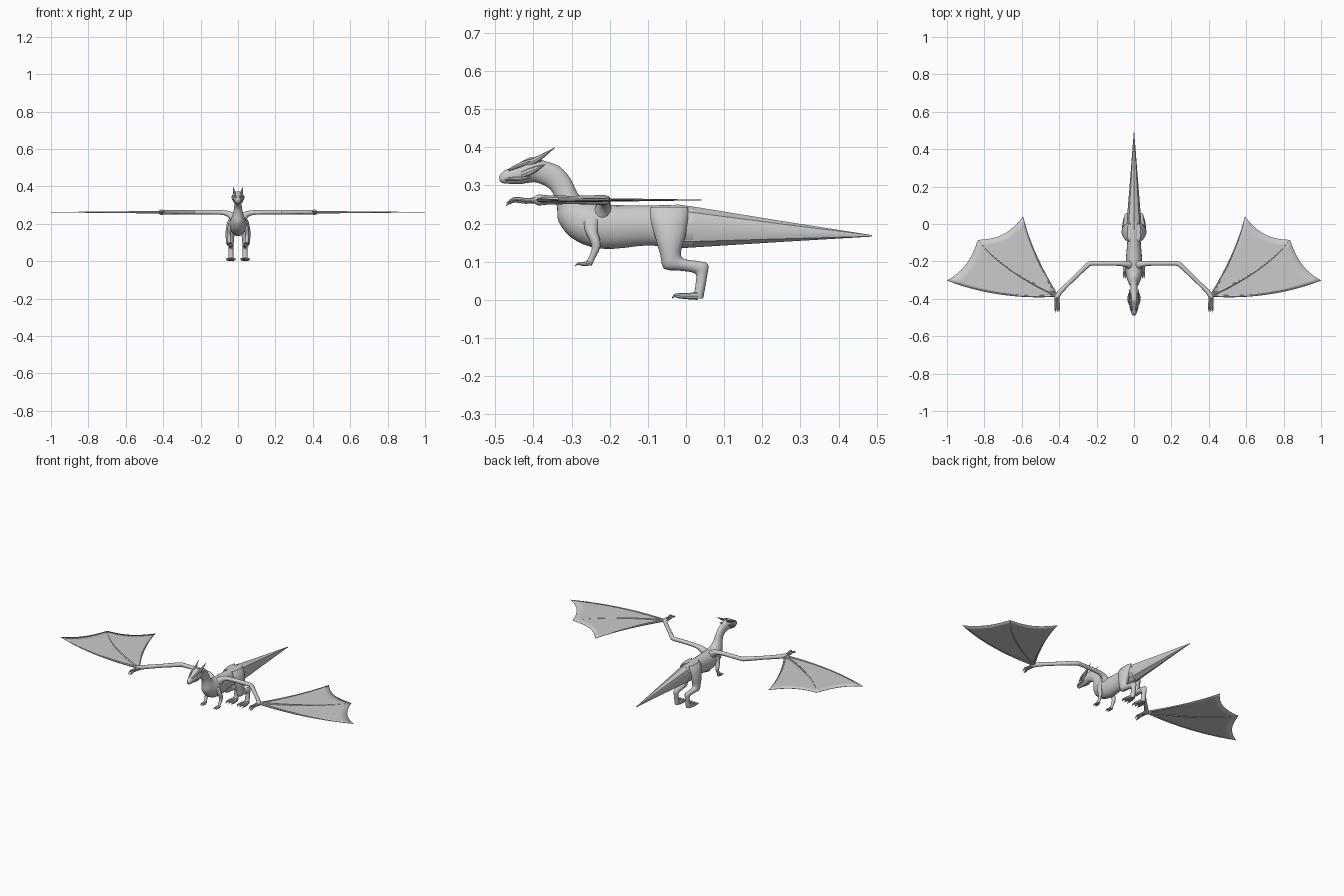
import bpy, bmesh, math
from mathutils import Vector as V


def finish(name, bm, mirror, angle=40):
    bmesh.ops.recalc_face_normals(bm, faces=bm.faces)
    me = bpy.data.meshes.new(name)
    bm.to_mesh(me)
    bm.free()
    ob = bpy.data.objects.new(name, me)
    bpy.context.collection.objects.link(ob)
    bpy.ops.object.select_all(action='DESELECT')
    ob.select_set(True)
    bpy.context.view_layer.objects.active = ob
    bpy.ops.object.shade_smooth_by_angle(angle=math.radians(angle))
    if mirror:
        ob.modifiers.new("Mirror", 'MIRROR').use_mirror_merge = False
    return ob


def spline(rows, steps):
    """Catmull-Rom through rows of numbers."""
    out = []
    for i in range(len(rows) - 1):
        a, b, c, d = (rows[max(0, min(len(rows) - 1, i + k))] for k in (-1, 0, 1, 2))
        for s in range(steps):
            t = s / steps
            out.append([0.5 * (2 * q + (r - p) * t + (2 * p - 5 * q + 4 * r - u) * t * t
                               + (3 * q - p - 3 * r + u) * t ** 3)
                        for p, q, r, u in zip(a, b, c, d)])
    return out + [list(rows[-1])]


def skin(bm, rings, n):
    loops = []
    for c, u, v in rings:
        loops.append([bm.verts.new(c + u * math.cos(2 * math.pi * k / n) + v * math.sin(2 * math.pi * k / n))
                      for k in range(n)])
    for a, b in zip(loops, loops[1:]):
        for k in range(n):
            bm.faces.new((a[k], a[(k + 1) % n], b[(k + 1) % n], b[k]))
    bm.faces.new(loops[0])
    bm.faces.new(loops[-1])


def loft(name, rows, mirror=False, steps=3, n=16):
    """Rows of side-view edge pairs: y1, z1, y2, z2, centre x, half width."""
    bm = bmesh.new()
    rings = []
    for y1, z1, y2, z2, x, w in spline(rows, steps):
        a, b = V((x, y1, z1)), V((x, y2, z2))
        rings.append(((a + b) / 2, (a - b) / 2, V((w, 0, 0))))
    skin(bm, rings, n)
    return finish(name, bm, mirror)


def tubes(name, paths, n=8, steps=3):
    """Mirrored tapered tubes along rows of x, y, z, radius."""
    bm = bmesh.new()
    for path in paths:
        pts = spline(path, steps)
        rings = []
        side = None
        for i, p in enumerate(pts):
            t = (V(pts[min(i + 1, len(pts) - 1)][:3]) - V(pts[max(i - 1, 0)][:3])).normalized()
            if side is None:
                side = t.orthogonal()
            side = (side - t * side.dot(t)).normalized()
            r = max(p[3], 0.0004)
            rings.append((V(p[:3]), side * r, t.cross(side) * r))
        skin(bm, rings, n)
    return finish(name, bm, True)


# head, neck and torso in one skin
loft("body", [
    (-.490, .324, -.489, .313, 0, .006), (-.478, .338, -.480, .306, 0, .013),
    (-.450, .351, -.450, .304, 0, .018), (-.420, .369, -.432, .304, 0, .024),
    (-.400, .374, -.413, .307, 0, .027), (-.370, .364, -.393, .308, 0, .021),
    (-.332, .350, -.362, .295, 0, .019), (-.303, .318, -.345, .272, 0, .020),
    (-.283, .278, -.338, .240, 0, .026), (-.258, .258, -.334, .205, 0, .034),
    (-.230, .251, -.303, .165, 0, .043), (-.200, .249, -.250, .139, 0, .045),
    (-.150, .248, -.190, .134, 0, .042), (-.090, .248, -.100, .143, 0, .036),
    (-.030, .248, -.030, .136, 0, .038), (.02, .243, .02, .138, 0, .037)], n=20)
# straight, ridged tail
loft("tail", [(-.03, .249, -.03, .135, 0, .039), (.01, .246, .01, .137, 0, .039),
              (.25, .207, .25, .152, 0, .020), (.488, .170, .488, .166, 0, .0015)], n=8)

# head details
tubes("horns", [[(.016, -.415, .357, .009), (.021, -.385, .372, .007), (.027, -.343, .400, .0005)]])
tubes("cheek_spikes", [[(.018, -.43, .328, .009), (.026, -.405, .338, .009), (.031, -.368, .356, .0005)]])
tubes("brow_ridges", [[(.010, -.465, .340, .003), (.018, -.435, .354, .006), (.019, -.405, .364, .006),
                       (.014, -.38, .364, .002)]])
tubes("jaw_line", [[(.004, -.487, .316, .002), (.014, -.465, .317, .004), (.021, -.43, .318, .005),
                    (.022, -.405, .322, .002)]])

# hind legs
loft("hind_legs", [
    (-.092, .243, .005, .243, .024, .012), (-.093, .215, .005, .212, .034, .022),
    (-.081, .165, -.002, .165, .041, .025), (-.068, .120, -.013, .128, .043, .023),
    (-.058, .082, -.010, .111, .043, .020), (-.020, .077, .005, .105, .041, .017),
    (.012, .073, .035, .101, .039, .015), (.026, .066, .058, .093, .038, .014),
    (.026, .048, .055, .060, .038, .013), (.022, .022, .048, .020, .038, .014),
    (.014, .004, .045, .003, .038, .014)], mirror=True, n=14)
tubes("hind_toes", [[(.038 + s * .008, .03, .010, .010), (.038 + s * .016, .0, .010, .008),
                     (.038 + s * .019, -.018, .011, .007), (.038 + s * .020, -.030, .011, .004),
                     (.038 + s * .020, -.037, .003, .0005)] for s in (-1, 0, 1)])

# small front arms
loft("front_arms", [
    (-.272, .215, -.225, .215, .034, .012), (-.264, .180, -.232, .182, .043, .013),
    (-.252, .155, -.226, .160, .048, .012), (-.247, .135, -.225, .137, .049, .010),
    (-.255, .112, -.238, .110, .048, .008), (-.264, .097, -.247, .090, .047, .008)], mirror=True, n=12)
tubes("front_claws", [[(.047 + s * .003, -.25, .097, .007), (.046 + s * .008, -.270, .094, .005),
                       (.045 + s * .009, -.283, .095, .003), (.045 + s * .009, -.292, .088, .0004)]
                      for s in (-1, 0, 1)])

# wing arms
WZ = .262
tubes("wing_arms", [[(.015, -.222, .220, .026), (.040, -.215, .247, .018), (.075, -.211, .259, .013),
                     (.14, -.211, WZ, .012), (.225, -.211, WZ, .012), (.250, -.222, WZ, .013),
                     (.32, -.289, WZ, .011), (.39, -.358, WZ, .012), (.412, -.388, WZ, .014),
                     (.414, -.400, WZ, .006)]], n=12)
tubes("wing_claws", [[(.412 + s * .006, -.385, WZ, .008), (.411 + s * .009, -.42, WZ - z, .005),
                      (.411 + s * .010, -.45, .265 - z, .005), (.411 + s * .010, -.472, .252 - z, .0005)]
                     for s, z in ((-1, 0), (1, 0), (0, .005))])

# wing finger bones: middle point and tip
wrist = V((.412, -.383, WZ))
fingers = [(V((.717, -.373, WZ)), V((1.0, -.302, WZ))),
           (V((.670, -.238, WZ)), V((.834, -.085, WZ))),
           (V((.525, -.165, WZ)), V((.594, .040, WZ)))]


def along(finger, t):
    mid, tip = finger
    ctrl = mid * 2 - (wrist + tip) / 2
    return wrist * (1 - t) ** 2 + ctrl * 2 * t * (1 - t) + tip * t * t


tubes("wing_fingers", [[(*along(f, i / 6), .007 - .001 * i) for i in range(7)] for f in fingers], n=6, steps=2)

# webbing with scalloped trailing edge
bm = bmesh.new()
for fa, fb, pull in ((fingers[0], fingers[1], .06), (fingers[1], fingers[2], .09)):
    grid = []
    for i in range(11):
        row = []
        for j in range(13):
            s = j / 12
            t = (.02 + .98 * i / 10) * (1 - pull * 4 * s * (1 - s))
            row.append(bm.verts.new(along(fa, t).lerp(along(fb, t), s)))
        grid.append(row)
    for i in range(10):
        for j in range(12):
            bm.faces.new((grid[i][j], grid[i + 1][j], grid[i + 1][j + 1], grid[i][j + 1]))
bmesh.ops.remove_doubles(bm, verts=bm.verts, dist=.0001)
web = finish("wing_membranes", bm, True)
solid = web.modifiers.new("Thickness", 'SOLIDIFY')
solid.thickness = .002
solid.offset = 0
